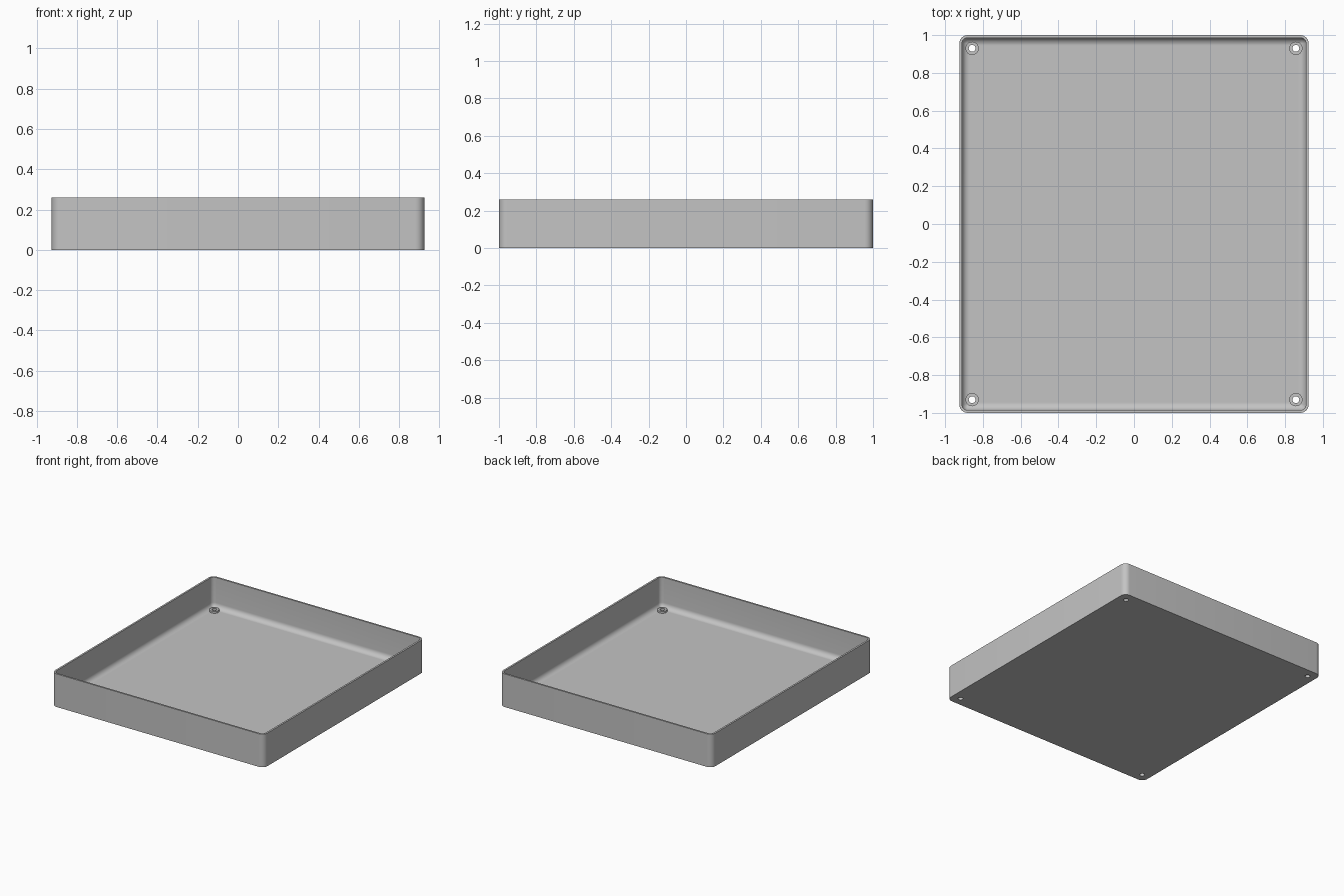
import bpy, bmesh
from math import sin, cos, pi

if "Cube" in bpy.data.objects:
    bpy.data.objects.remove(bpy.data.objects["Cube"])

HALF_X, HALF_Y, HEIGHT = 0.925, 1.0, 0.26
CORNER, WALL, FLOOR, FILLET = 0.045, 0.014, 0.022, 0.04
SCREW_X, SCREW_Y = 0.857, 0.93

grey = bpy.data.materials.new("grey plastic")
grey.use_nodes = True
colour = (0.55, 0.55, 0.55, 1)
grey.diffuse_color = colour
grey.node_tree.nodes["Principled BSDF"].inputs["Base Color"].default_value = colour


def rounded_loop(bm, inset, z, steps=8):
    """Ring of vertices round a rounded rectangle."""
    r = max(CORNER - inset, 0.004)
    cx, cy = HALF_X - inset - r, HALF_Y - inset - r
    ring = []
    for q, (sx, sy) in enumerate([(1, 1), (-1, 1), (-1, -1), (1, -1)]):
        for i in range(steps + 1):
            a = (q + i / steps) * pi / 2
            ring.append(bm.verts.new((sx * cx + r * cos(a), sy * cy + r * sin(a), z)))
    return ring


def cylinder(name, x, y, radius, z0, z1):
    bpy.ops.mesh.primitive_cylinder_add(vertices=32, radius=radius, depth=z1 - z0,
                                        location=(x, y, (z0 + z1) / 2))
    obj = bpy.context.object
    obj.name = name
    obj.data.materials.append(grey)
    return obj


def combine(target, tool, operation):
    mod = target.modifiers.new(operation.lower(), 'BOOLEAN')
    mod.object, mod.operation, mod.solver = tool, operation, 'EXACT'
    bpy.context.view_layer.objects.active = target
    bpy.ops.object.modifier_apply(modifier=mod.name)
    bpy.data.objects.remove(tool)


# Tray shell: outer wall, rim, inner wall and floor fillet
profile = [(0, 0), (0, HEIGHT), (WALL, HEIGHT)]
for i in range(9):
    a = i / 8 * pi / 2
    profile.append((WALL + FILLET * (1 - cos(a)), FLOOR + FILLET * (1 - sin(a))))
bm = bmesh.new()
rings = [rounded_loop(bm, inset, z) for inset, z in profile]
for low, high in zip(rings, rings[1:]):
    for i in range(len(low)):
        j = (i + 1) % len(low)
        bm.faces.new((low[i], low[j], high[j], high[i]))
bm.faces.new(rings[0][::-1])
bm.faces.new(rings[-1])
bmesh.ops.recalc_face_normals(bm, faces=bm.faces)
mesh = bpy.data.meshes.new("tray")
bm.to_mesh(mesh)
bm.free()
mesh.materials.append(grey)
tray = bpy.data.objects.new("tray", mesh)
bpy.context.collection.objects.link(tray)

# Screw bosses with through holes in the corners
for sx in (-1, 1):
    for sy in (-1, 1):
        x, y = sx * SCREW_X, sy * SCREW_Y
        combine(tray, cylinder("screw_boss", x, y, 0.035, 0.01, FLOOR + 0.015), 'UNION')
        combine(tray, cylinder("screw_hole", x, y, 0.018, -0.1, 0.1), 'DIFFERENCE')

bpy.ops.object.select_all(action='DESELECT')
tray.select_set(True)
bpy.context.view_layer.objects.active = tray
bpy.ops.object.shade_smooth_by_angle()
